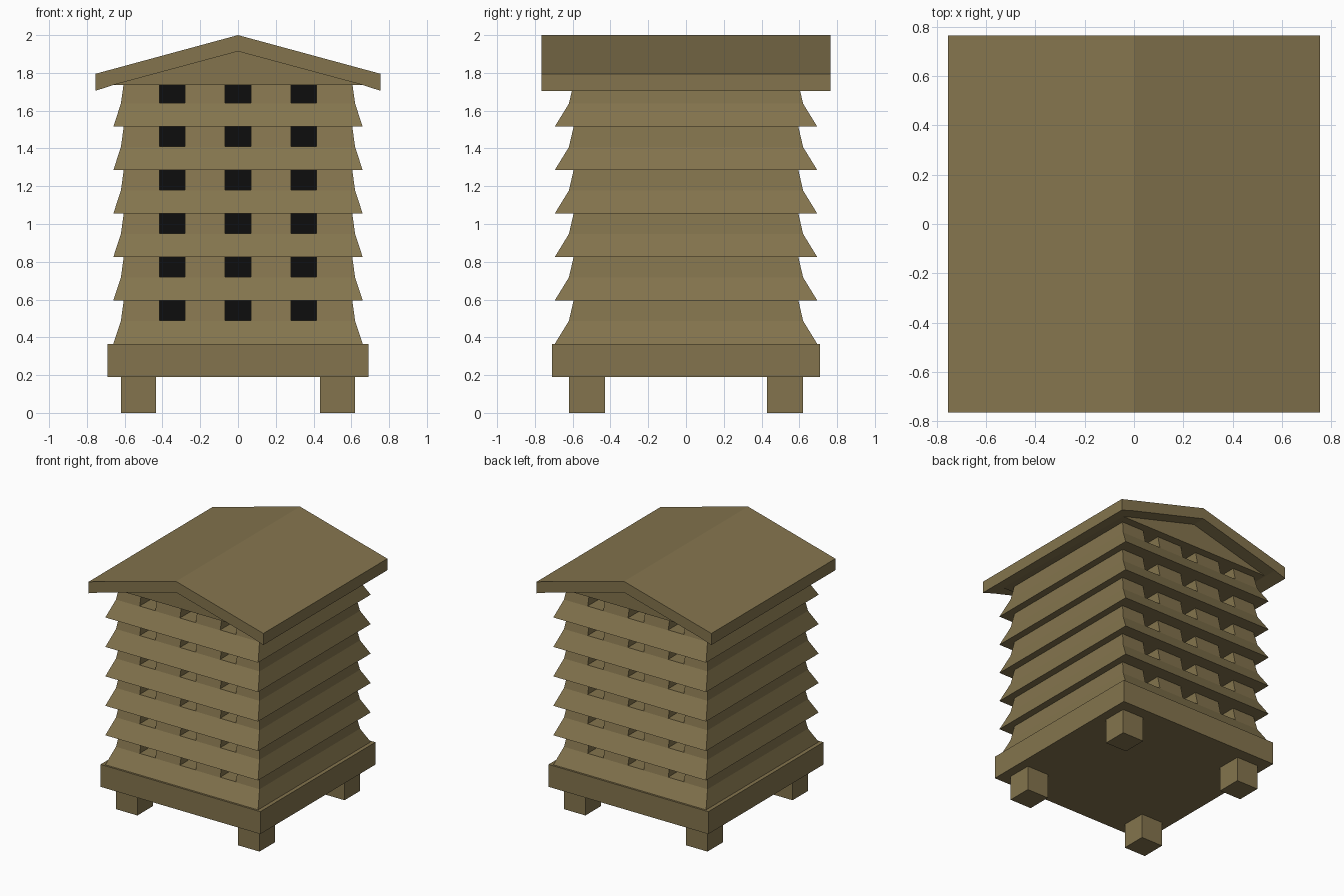
import bpy, bmesh

if "Cube" in bpy.data.objects:
    bpy.data.objects.remove(bpy.data.objects["Cube"])

def material(name, rgb):
    m = bpy.data.materials.new(name)
    m.diffuse_color = (*rgb, 1)
    m.use_nodes = True
    m.node_tree.nodes["Principled BSDF"].inputs["Base Color"].default_value = m.diffuse_color
    return m

wood = material("wood", (0.23, 0.175, 0.075))
dark = material("dark_interior", (0.004, 0.004, 0.004))

def add_object(name, bm, mat):
    bmesh.ops.recalc_face_normals(bm, faces=bm.faces)
    me = bpy.data.meshes.new(name)
    bm.to_mesh(me)
    bm.free()
    ob = bpy.data.objects.new(name, me)
    bpy.context.collection.objects.link(ob)
    me.materials.append(mat)
    return ob

def fill_box(bm, lo, hi):
    geom = bmesh.ops.create_cube(bm, size=1)["verts"]
    for v in geom:
        v.co = [(a + b) / 2 + c * (b - a) for a, b, c in zip(lo, hi, v.co)]

def box(name, lo, hi, mat=wood):
    bm = bmesh.new()
    fill_box(bm, lo, hi)
    return add_object(name, bm, mat)

def extrude_y(name, profile, half):
    bm = bmesh.new()
    face = bm.faces.new([bm.verts.new((x, -half, z)) for x, z in profile])
    ext = bmesh.ops.extrude_face_region(bm, geom=[face])["geom"]
    for v in ext:
        if isinstance(v, bmesh.types.BMVert):
            v.co.y = half
    # keep the front cap, then close both ends
    return add_object(name, bm, wood)

# Feet and base
for sx, side in ((-1, "left"), (1, "right")):
    for sy, end in ((-1, "front"), (1, "back")):
        xs, ys = sorted((sx * 0.435, sx * 0.62)), sorted((sy * 0.43, sy * 0.62))
        box(f"{end}_{side}_foot", (xs[0], ys[0], 0), (xs[1], ys[1], 0.19))
box("base", (-0.69, -0.71, 0.19), (0.69, 0.71, 0.365))

# One flared tier: half width, half depth, height
bm = bmesh.new()
rings = []
for hx, hy, z in ((0.66, 0.695, 0), (0.62, 0.62, 0.122), (0.605, 0.595, 0.23)):
    rings.append([bm.verts.new((sx * hx, sy * hy, z))
                  for sx, sy in ((-1, -1), (1, -1), (1, 1), (-1, 1))])
for low, high in zip(rings, rings[1:]):
    for i in range(4):
        j = (i + 1) % 4
        bm.faces.new((low[i], low[j], high[j], high[i]))
bm.faces.new(rings[0][::-1])
bm.faces.new(rings[-1])
tier = add_object("tier_1", bm, wood)

# Entrance holes cut in the front and back of the tier
bm = bmesh.new()
for x in (-0.348, 0, 0.348):
    for y0, y1 in ((-0.8, -0.4), (0.4, 0.8)):
        fill_box(bm, (x - 0.068, y0, 0.125), (x + 0.068, y1, 0.3))
cutter = add_object("hole_cutter", bm, wood)
cutter.hide_render = True
mod = tier.modifiers.new("holes", "BOOLEAN")
mod.operation = "DIFFERENCE"
mod.solver = "EXACT"
mod.object = cutter
bpy.context.view_layer.objects.active = tier
bpy.ops.object.modifier_apply(modifier=mod.name)
bpy.data.objects.remove(cutter)

# Stack six tiers around a dark core
tier.location.z = 0.365
for i in range(1, 6):
    copy = tier.copy()
    copy.name = f"tier_{i + 1}"
    copy.location.z = 0.365 + 0.23 * i
    bpy.context.collection.objects.link(copy)
box("dark_core", (-0.5, -0.41, 0.37), (0.5, 0.41, 1.735), dark)

# Gable infill and pitched roof
extrude_y("gable", [(-0.66, 1.737), (0.66, 1.737), (0, 1.917)], 0.66)
extrude_y("roof", [(-0.755, 1.705), (-0.66, 1.736), (0, 1.914), (0.66, 1.736),
                   (0.755, 1.705), (0.755, 1.795), (0, 2.0), (-0.755, 1.795)], 0.765)
